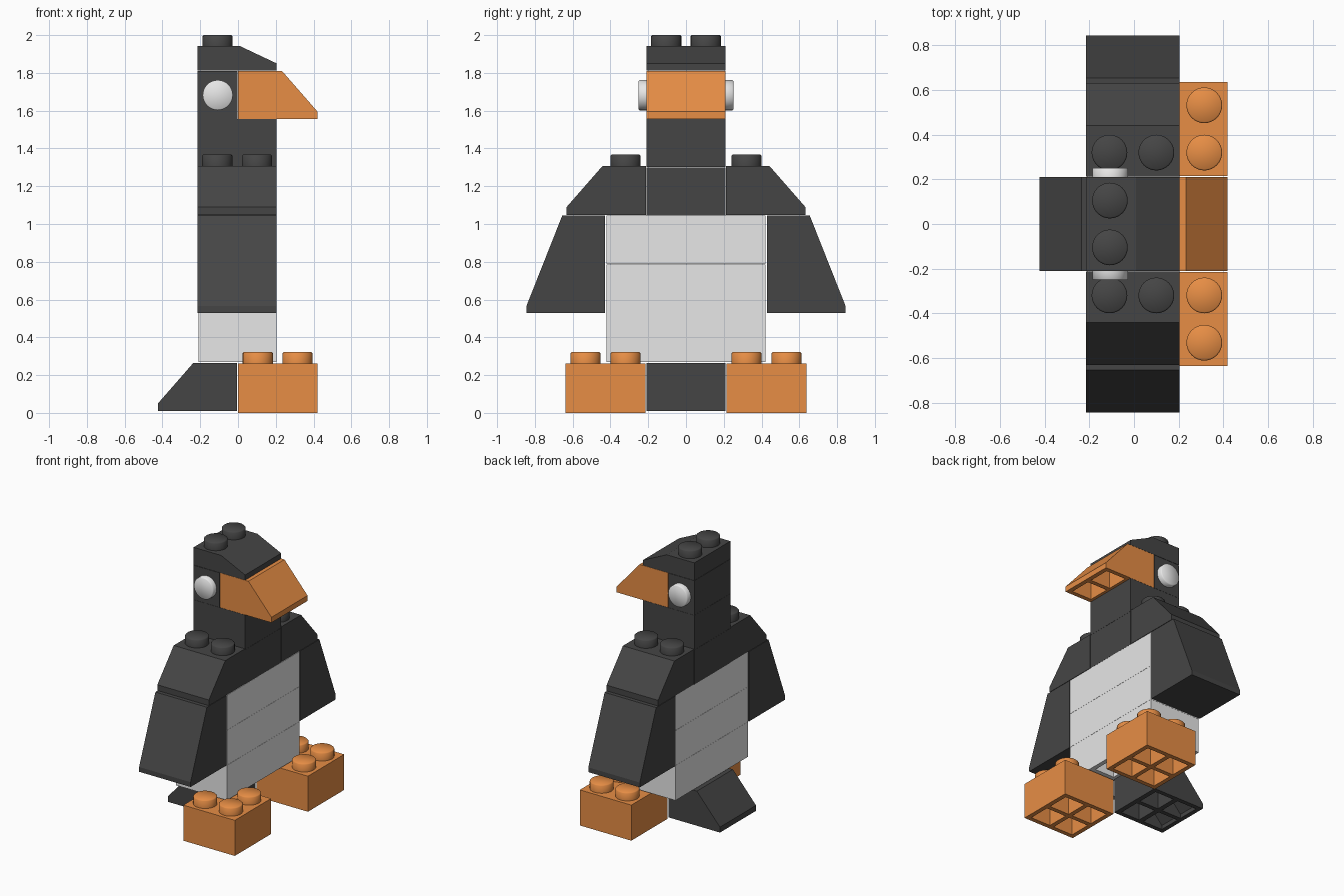
import bpy, bmesh, math
from mathutils import Matrix, Vector

if "Cube" in bpy.data.objects:
    bpy.data.objects.remove(bpy.data.objects["Cube"])


def material(name, rgb):
    m = bpy.data.materials.new(name)
    m.diffuse_color = (*rgb, 1)
    m.use_nodes = True
    m.node_tree.nodes["Principled BSDF"].inputs["Base Color"].default_value = m.diffuse_color
    return m


BLACK = material("charcoal", (0.06, 0.06, 0.06))
WHITE = material("white", (0.8, 0.8, 0.8))
ORANGE = material("orange", (0.8, 0.27, 0.06))


def finish(name, bm, mat):
    bmesh.ops.recalc_face_normals(bm, faces=bm.faces)
    me = bpy.data.meshes.new(name)
    bm.to_mesh(me)
    bm.free()
    me.materials.append(mat)
    ob = bpy.data.objects.new(name, me)
    bpy.context.collection.objects.link(ob)
    return ob


def add_prism(bm, profile, lo, hi, axis):
    """Extrude a (u, z) profile along the y or x axis."""
    def put(u, z, t):
        return (u, t, z) if axis == 'Y' else (t, u, z)
    a = [bm.verts.new(put(u, z, lo)) for u, z in profile]
    b = [bm.verts.new(put(u, z, hi)) for u, z in profile]
    bm.faces.new(a)
    bm.faces.new(b[::-1])
    for i in range(len(a)):
        j = (i + 1) % len(a)
        bm.faces.new((a[i], a[j], b[j], b[i]))


def prism(name, mat, profile, lo, hi, axis='Y', pockets=(), spans=()):
    """Solid block, with optional pockets cut out of the underside."""
    bm = bmesh.new()
    add_prism(bm, profile, lo, hi, axis)
    ob = finish(name, bm, mat)
    if pockets:
        bm = bmesh.new()
        for p in pockets:
            for s in spans:
                add_prism(bm, p, *s, axis)
        cutter = finish("pocket_cutter", bm, mat)
        cutter.hide_render = True
        mod = ob.modifiers.new("pockets", 'BOOLEAN')
        mod.operation, mod.solver, mod.object = 'DIFFERENCE', 'EXACT', cutter
        dg = bpy.context.evaluated_depsgraph_get()
        new = bpy.data.meshes.new_from_object(ob.evaluated_get(dg))
        ob.modifiers.clear()
        ob.data = new
        bpy.data.objects.remove(cutter)
    return ob


def rect(u0, u1, z0, z1):
    return [(u0, z0), (u1, z0), (u1, z1), (u0, z1)]


def cells(lo, hi, n, wall=0.032):
    """Split a span into n pocket spans separated by ribs."""
    p = (hi - lo) / n
    return [(lo + i * p + (wall if i == 0 else wall / 2),
             lo + (i + 1) * p - (wall if i == n - 1 else wall / 2)) for i in range(n)]


def slope(back, d, z):
    """Profile of a sloping block running from back in direction d."""
    pts = [(0, 0), (0.42, 0), (0.42, 0.04), (0.232, 0.255), (0, 0.255)]
    return [(back + d * u, z + h) for u, h in pts]


def slope_pockets(back, d, z):
    shapes = [[(0.035, -0.05), (0.19, -0.05), (0.19, 0.21), (0.035, 0.21)],
              [(0.225, -0.05), (0.388, -0.05), (0.388, 0.03), (0.225, 0.21)]]
    return [[(back + d * u, z + h) for u, h in s] for s in shapes]


def discs(name, mat, spots, direction, height=0.06, r=0.08, n=32):
    """Round studs or discs with a softened rim, facing along direction."""
    bm = bmesh.new()
    rot = Vector((0, 0, 1)).rotation_difference(Vector(direction)).to_matrix().to_4x4()
    for spot in spots:
        mtx = Matrix.Translation(spot) @ rot
        rings = []
        for rad, h in ((r, 0), (r, height - 0.006), (r - 0.006, height)):
            rings.append([bm.verts.new(mtx @ Vector((rad * math.cos(2 * math.pi * i / n),
                                                     rad * math.sin(2 * math.pi * i / n), h)))
                          for i in range(n)])
        for a, b in zip(rings, rings[1:]):
            for i in range(n):
                j = (i + 1) % n
                bm.faces.new((a[i], a[j], b[j], b[i]))
        bm.faces.new(rings[0][::-1])
        bm.faces.new(rings[-1])
    ob = finish(name, bm, mat)
    bpy.ops.object.select_all(action='DESELECT')
    bpy.context.view_layer.objects.active = ob
    ob.select_set(True)
    bpy.ops.object.shade_smooth_by_angle(angle=math.radians(50))
    return ob


UP = (0, 0, 1)
X0, X1 = -0.215, 0.205      # body depth
W = 0.21                    # half width of a two-stud block

# White body: three stacked courses, the lowest open underneath
for i in range(3):
    z = 0.27 + i * 0.2585
    prism(f"body_course_{i + 1}", WHITE, rect(X0 + 0.005, X1, z, z + 0.2575), -0.422, 0.422,
          pockets=[rect(a, b, z - 0.05, z + 0.21) for a, b in cells(X0 + 0.005, X1, 2)] if i == 0 else (),
          spans=cells(-0.422, 0.422, 4))

# Tail
prism("tail", BLACK, slope(-0.004, -1, 0.01), -W, W,
      pockets=slope_pockets(-0.004, -1, 0.01), spans=cells(-W, W, 2))

for s, side in ((-1, "right"), (1, "left")):
    # Feet with four studs and open undersides
    lo, hi = sorted((s * 0.215, s * 0.637))
    prism(f"{side}_foot", ORANGE, rect(0, 0.42, 0, 0.262), lo, hi,
          pockets=[rect(a, b, -0.05, 0.21) for a, b in cells(0, 0.42, 2)], spans=cells(lo, hi, 2))
    discs(f"{side}_foot_studs", ORANGE,
          [(x, s * y, 0.262) for x in (0.105, 0.315) for y in (0.32, 0.532)], UP)

    # Wings
    prism(f"{side}_wing", BLACK,
          [(s * y, z) for y, z in ((0.428, 0.53), (0.845, 0.53), (0.845, 0.565),
                                   (0.655, 1.045), (0.428, 1.045))], X0, X1, 'X')

    # Shoulders
    prism(f"{side}_shoulder", BLACK,
          [(s * y, z) for y, z in ((0.213, 1.048), (0.632, 1.048), (0.632, 1.09),
                                   (0.442, 1.307), (0.213, 1.307))], X0, X1, 'X')
    discs(f"{side}_shoulder_studs", BLACK, [(x, s * 0.32, 1.307) for x in (-0.11, 0.1)], UP)

    # Eyes
    discs(f"{side}_eye", WHITE, [(-0.107, s * 0.205, 1.682)], (0, s, 0), height=0.047)

# Neck: two stacked blocks
for i in range(2):
    z = 1.045 + i * 0.2555
    prism(f"neck_{i + 1}", BLACK, rect(X0, X1, z, z + 0.2545), -W, W)

# Head back, beak and sloped crown
prism("head", BLACK, rect(X0, -0.003, 1.556, 1.81), -W, W)
prism("beak", ORANGE, slope(0, 1, 1.556), -W, W,
      pockets=slope_pockets(0, 1, 1.556), spans=cells(-W, W, 2))
prism("crown", BLACK, [(X0, 1.812), (X1, 1.812), (X1, 1.85), (0.01, 1.942), (X0, 1.942)], -W, W)
discs("crown_studs", BLACK, [(-0.108, y, 1.942) for y in (-0.105, 0.105)], UP, height=0.058)
